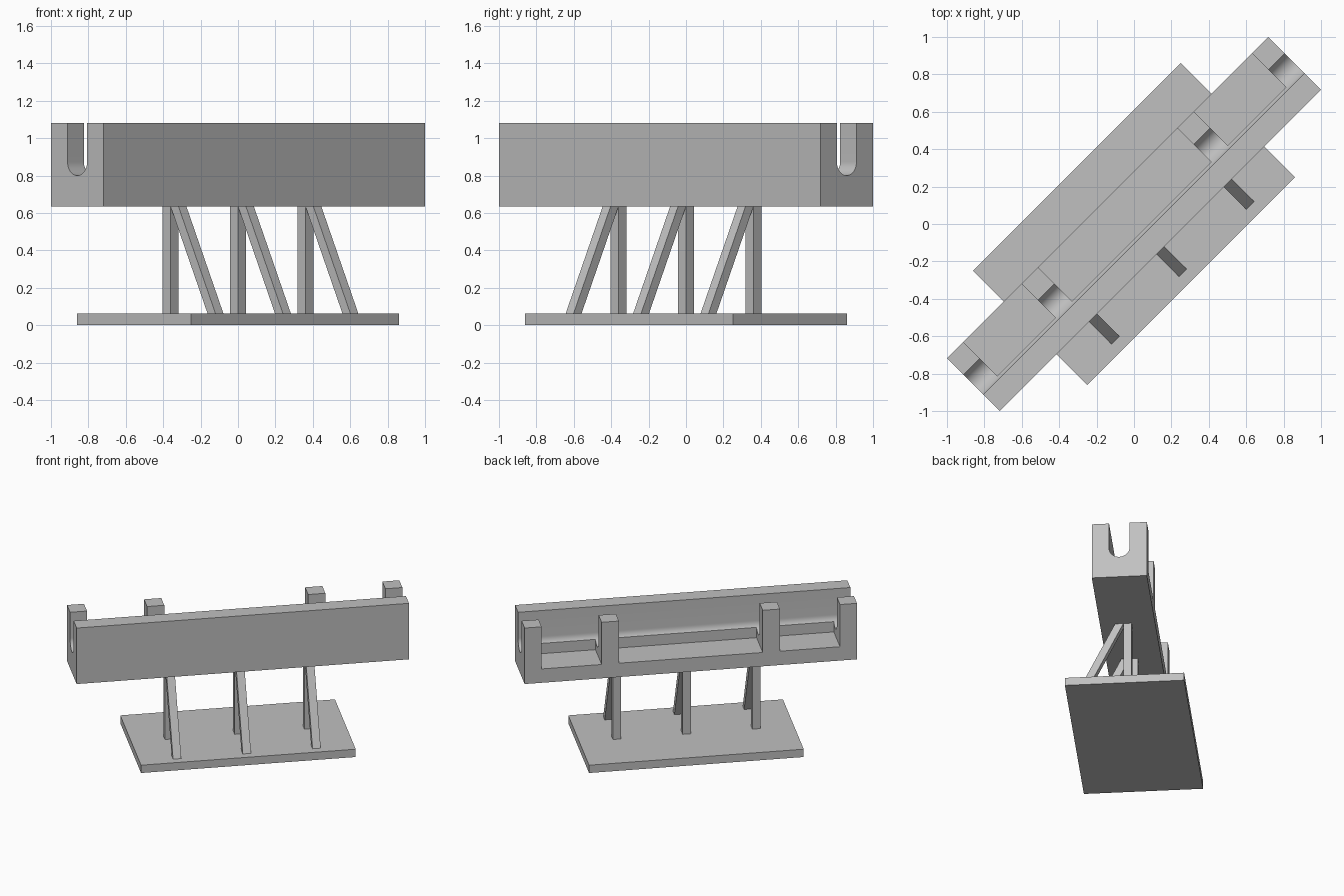
import bpy, bmesh, math

if "Cube" in bpy.data.objects:
    bpy.data.objects.remove(bpy.data.objects["Cube"])

YAW = math.radians(45)          # whole model stands diagonally
HALF_L, HALF_W = 1.215, 0.199   # trough half length / half width
Z0, Z1 = 0.635, 1.08            # trough bottom / top
SLOT_R, SLOT_Z = 0.074, 0.874   # U-slot radius and centre height
BASE_T = 0.062

gray = bpy.data.materials.new("light_gray")
gray.diffuse_color = (0.53, 0.53, 0.53, 1)
gray.use_nodes = True
gray.node_tree.nodes["Principled BSDF"].inputs["Base Color"].default_value = gray.diffuse_color


def finish(name, bm):
    bmesh.ops.recalc_face_normals(bm, faces=bm.faces)
    me = bpy.data.meshes.new(name)
    bm.to_mesh(me)
    bm.free()
    ob = bpy.data.objects.new(name, me)
    bpy.context.collection.objects.link(ob)
    me.materials.append(gray)
    ob.rotation_euler.z = YAW
    return ob


def add_box(bm, x0, x1, y0, y1, z0, z1, lean=0.0):
    """Box whose top is shifted in y by lean."""
    r = bmesh.ops.create_cube(bm, size=1)
    for v in r["verts"]:
        top = v.co.z > 0
        v.co = (x1 if v.co.x > 0 else x0,
                (y1 if v.co.y > 0 else y0) + (lean if top else 0),
                z1 if top else z0)


def box(name, *dims, lean=0.0):
    bm = bmesh.new()
    add_box(bm, *dims, lean=lean)
    return finish(name, bm)


# Base plate
box("base_plate", -0.785, 0.785, -0.431, 0.431, 0, BASE_T)

# Upright legs with leaning braces
for i, u in enumerate((-0.51, 0.0, 0.51)):
    x0, x1 = u - 0.03, u + 0.03
    box(f"upright_leg_{i + 1}", x0, x1, -0.03, 0.03, BASE_T, Z0)
    box(f"leaning_brace_{i + 1}", x0, x1, -0.37, -0.31, BASE_T, Z0, lean=0.28)

# Trough: U-slotted profile run along its length
profile = [(-HALF_W, Z0), (HALF_W, Z0), (HALF_W, Z1), (SLOT_R, Z1)]
N = 24
for k in range(N + 1):
    a = -math.pi * k / N
    profile.append((SLOT_R * math.cos(a), SLOT_Z + SLOT_R * math.sin(a)))
profile += [(-SLOT_R, Z1), (-HALF_W, Z1)]
bm = bmesh.new()
face = bm.faces.new([bm.verts.new((-HALF_L, y, z)) for y, z in profile])
ext = bmesh.ops.extrude_face_region(bm, geom=[face])
for v in ext["geom"]:
    if isinstance(v, bmesh.types.BMVert):
        v.co.x = HALF_L
trough = finish("slotted_trough", bm)

# Open bays between the four posts
bm = bmesh.new()
for x0, x1 in ((-1.091, -0.652), (-0.526, 0.526), (0.652, 1.091)):
    add_box(bm, x0, x1, -0.057, 0.4, 0.745, 1.4)
cutter = finish("bay_cutter", bm)
cutter.hide_render = True
mod = trough.modifiers.new("bays", "BOOLEAN")
mod.operation, mod.solver, mod.object = "DIFFERENCE", "EXACT", cutter
bpy.context.view_layer.objects.active = trough
trough.select_set(True)
bpy.ops.object.modifier_apply(modifier=mod.name)
bpy.data.objects.remove(cutter)
bpy.ops.object.shade_smooth_by_angle(angle=math.radians(20))
